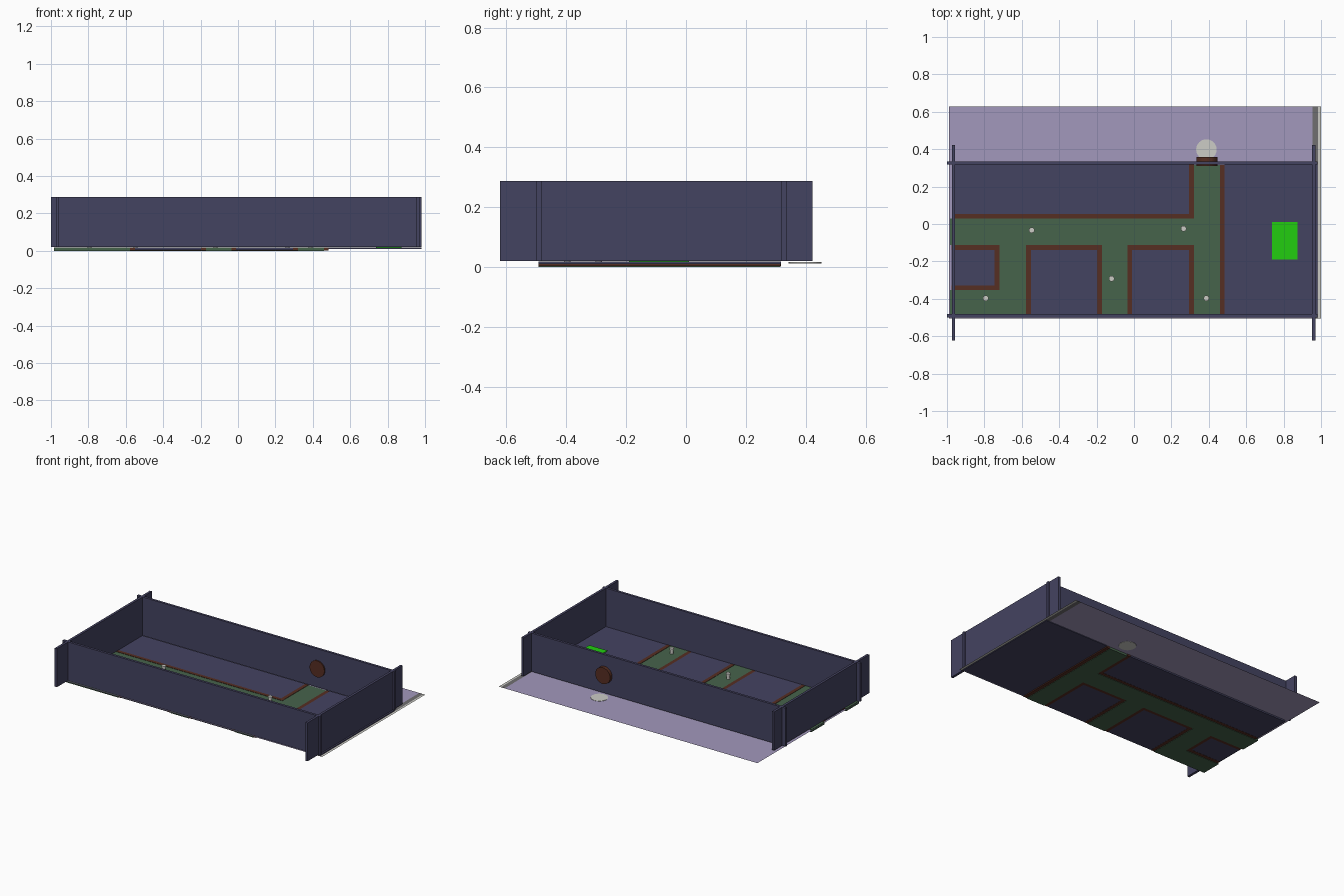
import bpy, bmesh, math
from mathutils import Matrix, Vector

if "Cube" in bpy.data.objects:
    bpy.data.objects.remove(bpy.data.objects["Cube"])


def lin(c):
    c /= 255
    return c / 12.92 if c <= 0.04045 else ((c + 0.055) / 1.055) ** 2.4


def material(name, r, g, b):
    m = bpy.data.materials.new(name)
    m.diffuse_color = (lin(r), lin(g), lin(b), 1)
    m.use_nodes = True
    m.node_tree.nodes["Principled BSDF"].inputs["Base Color"].default_value = m.diffuse_color
    return m


SLATE = material("slate blue", 68, 67, 97)
GREEN = material("moss green", 70, 99, 75)
BROWN = material("red brown", 86, 46, 34)
LILAC = material("lilac", 162, 152, 188)
GREY = material("mid grey", 112, 110, 112)
PALE = material("pale grey", 204, 204, 198)
BRIGHT = material("bright green", 34, 206, 16)


def finish(name, bm, mat):
    me = bpy.data.meshes.new(name)
    bm.to_mesh(me)
    bm.free()
    me.materials.append(mat)
    ob = bpy.data.objects.new(name, me)
    bpy.context.collection.objects.link(ob)
    return ob


def add_box(bm, x0, x1, y0, y1, z0, z1):
    size = Matrix.Diagonal((x1 - x0, y1 - y0, z1 - z0, 1))
    mid = Matrix.Translation(((x0 + x1) / 2, (y0 + y1) / 2, (z0 + z1) / 2))
    bmesh.ops.create_cube(bm, size=1, matrix=mid @ size)


def boxes(name, mat, z0, z1, rects):
    bm = bmesh.new()
    for r in rects:
        add_box(bm, *r, z0, z1)
    return finish(name, bm, mat)


def sheet(name, mat, x0, x1, y0, y1, z):
    bm = bmesh.new()
    bm.faces.new([bm.verts.new(p) for p in
                  ((x0, y0, z), (x1, y0, z), (x1, y1, z), (x0, y1, z))])
    return finish(name, bm, mat)


def add_cyl(bm, pos, r, h, rot=Matrix()):
    bmesh.ops.create_cone(bm, cap_ends=True, segments=24, radius1=r, radius2=r,
                          depth=h, matrix=Matrix.Translation(pos) @ rot)


# Overlapping outer walls
WALL_Z = (0.02, 0.287)
boxes("front_wall", SLATE, *WALL_Z, [(-1, 0.98, -0.499, -0.482)])
boxes("back_wall", SLATE, *WALL_Z, [(-1, 0.98, 0.318, 0.335)])
boxes("left_wall", SLATE, *WALL_Z, [(-0.973, -0.956, -0.622, 0.422)])
boxes("right_wall", SLATE, *WALL_Z, [(0.953, 0.97, -0.622, 0.422)])

# Base sheet with its grey edge strip and pale margin
sheet("base_sheet", LILAC, -0.988, 0.955, -0.505, 0.627, 0.014)
sheet("base_edge_strip", GREY, 0.955, 0.985, -0.505, 0.627, 0.014)
sheet("base_margin", PALE, 0.985, 1.0, -0.505, 0.627, 0.014)

# Raised floor panels
boxes("large_floor_panel", SLATE, 0.010, 0.019, [(0.485, 0.98, -0.493, 0.318)])
boxes("floor_panels", SLATE, 0.004, 0.019, [
    (-0.965, 0.295, 0.053, 0.318),
    (-0.975, -0.745, -0.328, -0.138),
    (-0.552, -0.197, -0.493, -0.138),
    (-0.010, 0.295, -0.493, -0.138)])

# Brown kerbs around the panels
kerbs = [(-0.965, 0.295, 0.03, 0.053), (0.295, 0.32, 0.03, 0.318),
         (0.46, 0.485, -0.493, 0.315),
         (-0.975, -0.745, -0.138, -0.113), (-0.975, -0.745, -0.353, -0.328),
         (-0.745, -0.72, -0.353, -0.113)]
for x0, x1 in ((-0.577, -0.172), (-0.035, 0.32)):
    kerbs += [(x0, x0 + 0.025, -0.493, -0.113), (x1 - 0.025, x1, -0.493, -0.113),
              (x0 + 0.025, x1 - 0.025, -0.138, -0.113)]
boxes("kerbs", BROWN, 0.003, 0.019, kerbs)

# Green path between the panels
boxes("path", GREEN, 0.0, 0.017, [
    (-0.985, 0.46, -0.113, 0.03),
    (0.32, 0.46, 0.03, 0.315),
    (0.32, 0.46, -0.493, -0.113),
    (-0.172, -0.035, -0.493, -0.113),
    (-0.72, -0.577, -0.493, -0.113),
    (-0.985, -0.72, -0.493, -0.353)])

# Bright floor mat
boxes("floor_mat", BRIGHT, 0.018, 0.023, [(0.737, 0.875, -0.19, 0.01)])

# Small capped pegs on the path
for i, (x, y) in enumerate([(-0.547, -0.033), (0.265, -0.025), (-0.12, -0.292),
                            (-0.793, -0.397), (0.387, -0.397)]):
    bm = bmesh.new()
    add_cyl(bm, Vector((x, y, 0.03)), 0.011, 0.028)
    add_cyl(bm, Vector((x, y, 0.05)), 0.015, 0.012)
    finish(f"peg_{i + 1}", bm, PALE)

# Round plug through the back wall
bm = bmesh.new()
add_cyl(bm, Vector((0.39, 0.334, 0.15)), 0.057, 0.048, Matrix.Rotation(math.pi / 2, 4, 'X'))
finish("wall_plug", bm, BROWN)

# Pale disc lying on the base sheet
bm = bmesh.new()
add_cyl(bm, Vector((0.387, 0.398, 0.014)), 0.055, 0.004)
finish("floor_disc", bm, PALE)
